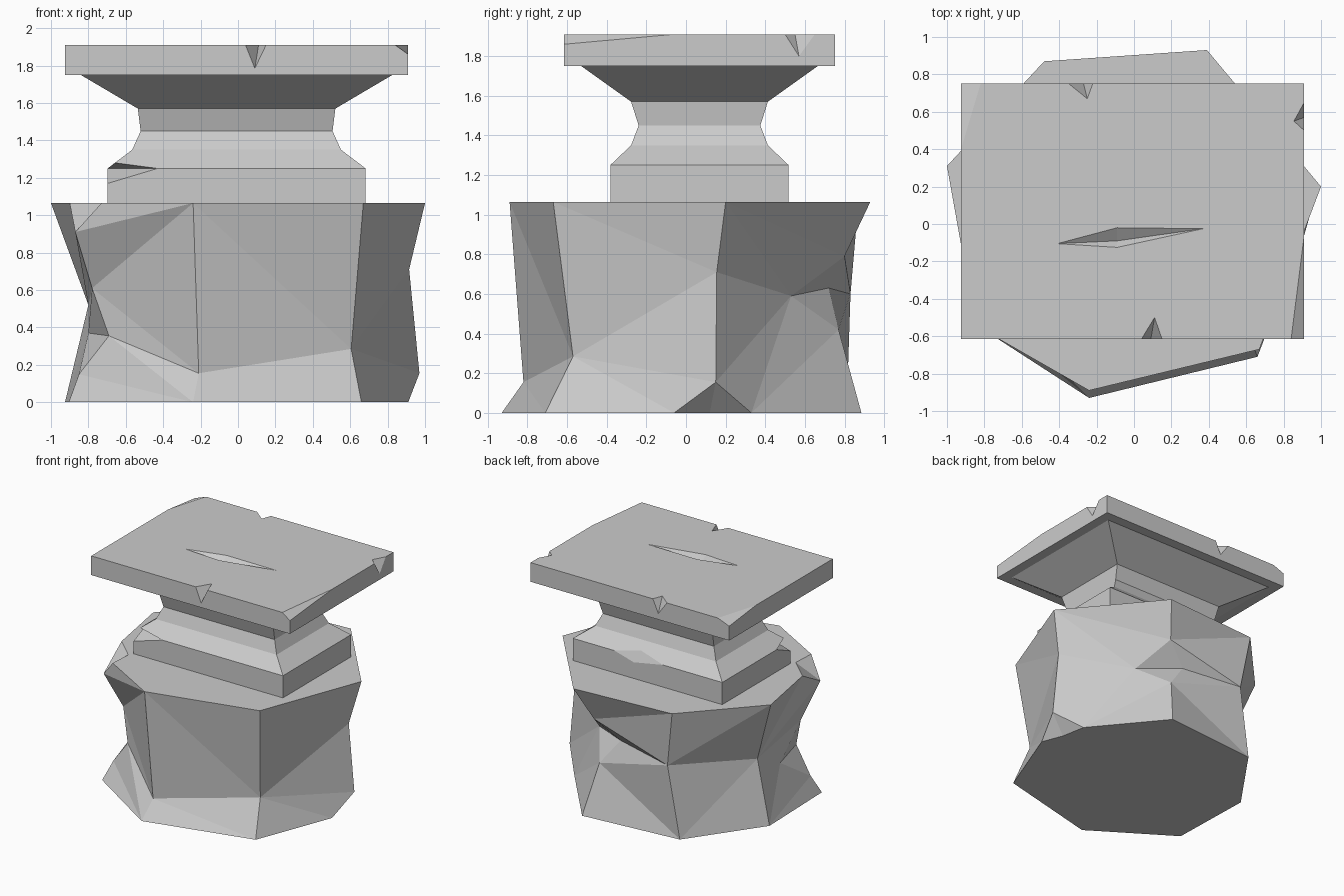
import bpy, bmesh
from mathutils import Vector

if "Cube" in bpy.data.objects:
    bpy.data.objects.remove(bpy.data.objects["Cube"])

CX, CY = -0.0075, 0.068     # centre of pedestal and slab
TOP = 1.065                 # top of the rock


def make_object(name, bm):
    bmesh.ops.recalc_face_normals(bm, faces=bm.faces[:])
    mesh = bpy.data.meshes.new(name)
    bm.to_mesh(mesh)
    bm.free()
    ob = bpy.data.objects.new(name, mesh)
    bpy.context.collection.objects.link(ob)
    return ob


def stacked(name, profile):
    """Rectangular sections (half x, half y, z) joined bottom to top."""
    bm = bmesh.new()
    rings = [[bm.verts.new((CX + sx * hx, CY + sy * hy, z))
              for sx, sy in ((-1, -1), (1, -1), (1, 1), (-1, 1))]
             for hx, hy, z in profile]
    for a, b in zip(rings, rings[1:]):
        for i in range(4):
            j = (i + 1) % 4
            bm.faces.new((a[i], a[j], b[j], b[i]))
    bm.faces.new(rings[0])
    bm.faces.new(rings[-1])
    return make_object(name, bm)


def carve(ob, chips):
    """Cut convex chips (each a few points, the last one outside) from ob."""
    for points in chips:
        bm = bmesh.new()
        for p in points:
            bm.verts.new(p)
        bmesh.ops.convex_hull(bm, input=bm.verts[:])
        cutter = make_object("chip_cutter", bm)
        cutter.hide_render = True
        mod = ob.modifiers.new("chip", 'BOOLEAN')
        mod.operation, mod.solver, mod.object = 'DIFFERENCE', 'EXACT', cutter
        bpy.context.view_layer.objects.active = ob
        bpy.ops.object.modifier_apply(modifier=mod.name)
        bpy.data.objects.remove(cutter)


def strip(bm, a, b):
    """Triangles between two vertical paths, using the shortest diagonals."""
    i = j = 0
    while i < len(a) - 1 or j < len(b) - 1:
        down_a = (a[i + 1].co - b[j].co).length if i < len(a) - 1 else 9
        down_b = (b[j + 1].co - a[i].co).length if j < len(b) - 1 else 9
        if down_a < down_b:
            bm.faces.new((a[i], a[i + 1], b[j]))
            i += 1
        else:
            bm.faces.new((a[i], b[j + 1], b[j]))
            j += 1


# Rock corners, counter-clockwise; each runs top to bottom.
# A row with several points is a chip in that corner.
front = [[(-.24, -.89, TOP)], [(-.21, -.82, .155)], [(-.24, -.93, 0)]]
front_right = [[(.67, -.67, TOP)], [(.605, -.57, .285)], [(.66, -.71, 0)]]
right = [[(1, .2, TOP)], [(.915, .155, .71)], [(.97, .15, .155)],
         [(.91, -.06, 0), (.84, .12, 0), (.8, .33, 0)]]
back_right = [[(.39, .93, TOP)], [(.29, .8, .79)],
              [(.43, .53, .59), (.1, .72, .63)],
              [(.26, .77, .42)], [(.34, .885, 0)]]
back_left = [[(-.48, .87, TOP)], [(-.41, .83, .6)], [(-.51, .81, 0)]]
left = [[(-1, .31, TOP)], [(-.8, .2, .52)], [(-.925, .22, 0)]]
front_left = [[(-.9, -.25, TOP), (-.72, -.42, TOP), (-.73, -.61, TOP)],
              [(-.87, -.53, .91)], [(-.78, -.4, .61)],
              [(-.8, -.1, .37), (-.69, -.47, .355)],
              [(-.85, -.43, .15)], [(-.905, -.5, 0)]]

bm = bmesh.new()
columns = [[[bm.verts.new(p) for p in row] for row in col] for col in
           (front, front_right, right, back_right, back_left, left, front_left)]
for k, col in enumerate(columns):
    nxt = columns[(k + 1) % len(columns)]
    strip(bm, [row[-1] for row in col], [row[0] for row in nxt])
    for r, row in enumerate(col):               # fill the chips
        for p, q in zip(row, row[1:]):
            if r > 0:
                bm.faces.new((col[r - 1][0], p, q))
            if r < len(col) - 1:
                bm.faces.new((col[r + 1][0], q, p))
for end in (0, -1):                             # flat top and bottom
    bm.faces.new([v for col in columns for v in col[end]])
make_object("rock_base", bm)

# Moulded pedestal with two chips on its step
pedestal = stacked("pedestal", [
    (.69, .45, TOP), (.69, .45, 1.25), (.558, .345, 1.35), (.513, .307, 1.45),
    (.528, .345, 1.57), (.833, .597, 1.75)])
carve(pedestal, [
    [(-.43, -.382, 1.25), (-.6975, -.382, 1.17), (-.6975, -.2, 1.25),
     (-.658, -.35, 1.28), (-.6975, -.382, 1.25), (-.8, -.48, 1.3)],
    [(.3, .518, 1.25), (-.15, .518, 1.25), (.12, .518, 1.2),
     (.08, .475, 1.291), (.08, .65, 1.35)]])

# Top slab with a crack, edge nicks and broken corners
X0, X1, Y0, Y1, Z = CX - .9175, CX + .9175, CY - .683, CY + .683, 1.91
slab = stacked("top_slab", [(.9175, .683, 1.75), (.9175, .683, Z)])
carve(slab, [
    [(-.41, -.105, Z), (-.09, -.02, Z), (.37, -.025, Z), (-.09, -.125, Z),
     (-.09, -.09, 1.86), (-.09, -.07, 2.0)],
    [(.04, Y0, Z), (.15, Y0, Z), (.09, Y0, 1.785), (.11, -.5, Z),
     (.1, Y0 - .1, 2.0)],
    [(-.35, Y1, Z), (-.22, Y1, Z), (-.27, Y1, 1.8), (-.25, .67, Z),
     (-.28, Y1 + .1, 2.0)],
    [(X1, .65, Z), (X1, .5, Z), (X1, .57, 1.8), (.855, .55, Z),
     (X1 + .1, .57, 2.0)],
    [(.84, Y0, Z), (X1, -.06, Z), (X1, Y0, 1.86), (X1, Y0, Z),
     (X1 + .1, Y0 - .1, 2.0)],
    [(-.82, Y1, Z), (X0, .4, Z), (X0, Y1, 1.87), (X0, Y1, Z),
     (X0 - .1, Y1 + .1, 2.0)]])
